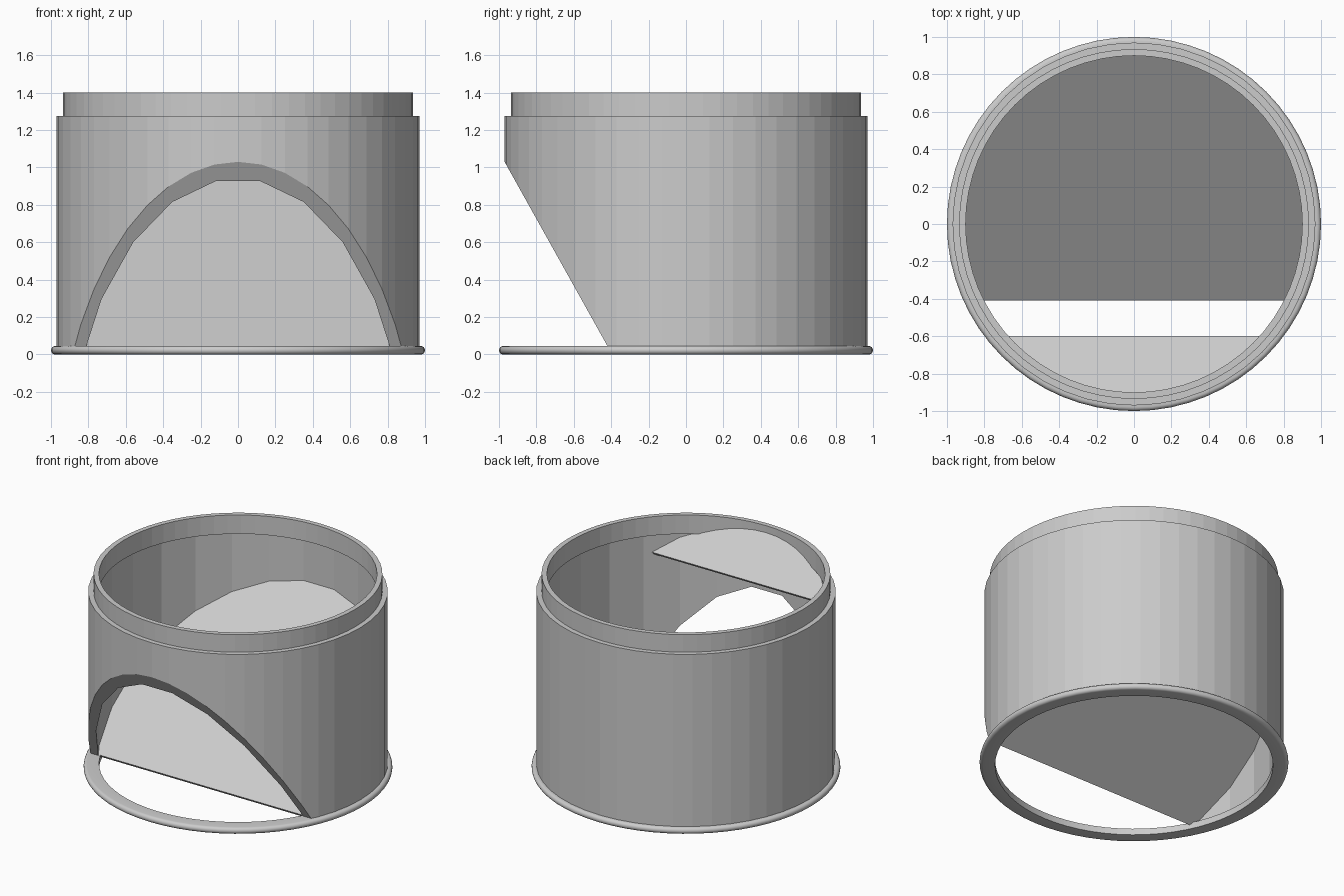
import bpy, bmesh
from math import pi, sin, cos, radians
from mathutils import Matrix, Vector

cube = bpy.data.objects.get("Cube")
if cube:
    bpy.data.objects.remove(cube, do_unlink=True)

grey = bpy.data.materials.new("light_grey")
grey.use_nodes = True
grey.diffuse_color = (0.6, 0.6, 0.6, 1)
grey.node_tree.nodes["Principled BSDF"].inputs["Base Color"].default_value = (0.6, 0.6, 0.6, 1)


def add_object(name, bm):
    bmesh.ops.recalc_face_normals(bm, faces=bm.faces)
    mesh = bpy.data.meshes.new(name)
    bm.to_mesh(mesh)
    bm.free()
    mesh.materials.append(grey)
    obj = bpy.data.objects.new(name, mesh)
    bpy.context.collection.objects.link(obj)
    return obj


def cylinder(radius, low, high, sides, turn=0.0):
    bm = bmesh.new()
    place = Matrix.Translation((0, 0, (low + high) / 2)) @ Matrix.Rotation(turn, 4, 'Z')
    bmesh.ops.create_cone(bm, cap_ends=True, segments=sides, radius1=radius,
                          radius2=radius, depth=high - low, matrix=place)
    return bm


def clip(bm, point, normal):
    """Remove everything on the normal's side of a plane and cap the cut."""
    geom = bm.verts[:] + bm.edges[:] + bm.faces[:]
    cut = bmesh.ops.bisect_plane(bm, geom=geom, plane_co=point, plane_no=normal,
                                 clear_outer=True)["geom_cut"]
    edges = [e for e in cut if isinstance(e, bmesh.types.BMEdge)]
    bmesh.ops.contextual_create(bm, geom=edges)


def revolve(name, profile, sides):
    """Spin a closed (radius, height) profile around z."""
    bm = bmesh.new()
    rings = []
    for i in range(sides):
        a = 2 * pi * i / sides
        rings.append([bm.verts.new((r * cos(a), r * sin(a), z)) for r, z in profile])
    n = len(profile)
    for i in range(sides):
        a, b = rings[i], rings[(i + 1) % sides]
        for k in range(n):
            bm.faces.new((a[k], b[k], b[(k + 1) % n], a[(k + 1) % n]))
    return add_object(name, bm)


def subtract(target, cutter):
    mod = target.modifiers.new("cut", 'BOOLEAN')
    mod.operation = 'DIFFERENCE'
    mod.solver = 'EXACT'
    mod.object = cutter
    bpy.context.view_layer.objects.active = target
    bpy.ops.object.modifier_apply(modifier=mod.name)
    bpy.data.objects.remove(cutter, do_unlink=True)


def sloped_plate(name, edge, direction, angle=radians(35), thickness=0.02):
    """Round plate rising along direction (+1 back, -1 front) from a straight edge."""
    bm = cylinder(0.925, -1, 3, 48)
    along = Vector((0, direction * cos(angle), sin(angle)))
    up = Vector((0, -direction * sin(angle), cos(angle)))
    clip(bm, edge, up)
    clip(bm, edge - up * thickness, -up)
    clip(bm, edge, -along)
    return add_object(name, bm)


# Main tube: round outside, coarser bore, slanted front opening
body = add_object("body_tube", cylinder(0.97, 0.03, 1.275, 48))
subtract(body, add_object("bore", cylinder(0.92, -0.2, 2, 24, radians(7.5))))
wedge = cylinder(1.3, -0.3, 2, 32)
clip(wedge, Vector((0, -0.42, 0.045)), Vector((0, 0.985, 0.55)))
subtract(body, add_object("opening_cutter", wedge))

# Narrower collar on top
revolve("top_collar", [(0.9, 1.265), (0.935, 1.265), (0.935, 1.4), (0.9, 1.4)], 64)

# Base ring with a rounded outer rim
rim = [(0.978 + 0.022 * cos(t), 0.0225 + 0.0225 * sin(t))
       for t in (pi * (k / 8 - 0.5) for k in range(9))]
ring = revolve("base_ring", [(0.9, 0.0)] + rim + [(0.9, 0.045)], 64)
for face in ring.data.polygons:
    face.use_smooth = True
bpy.context.view_layer.objects.active = ring
ring.select_set(True)
bpy.ops.object.shade_smooth_by_angle(angle=radians(30))

# Chute floor rising to the back and baffle rising to the front
sloped_plate("chute_floor", Vector((0, -0.41, 0.045)), 1)
sloped_plate("front_baffle", Vector((0, -0.6, 1.14)), -1)
